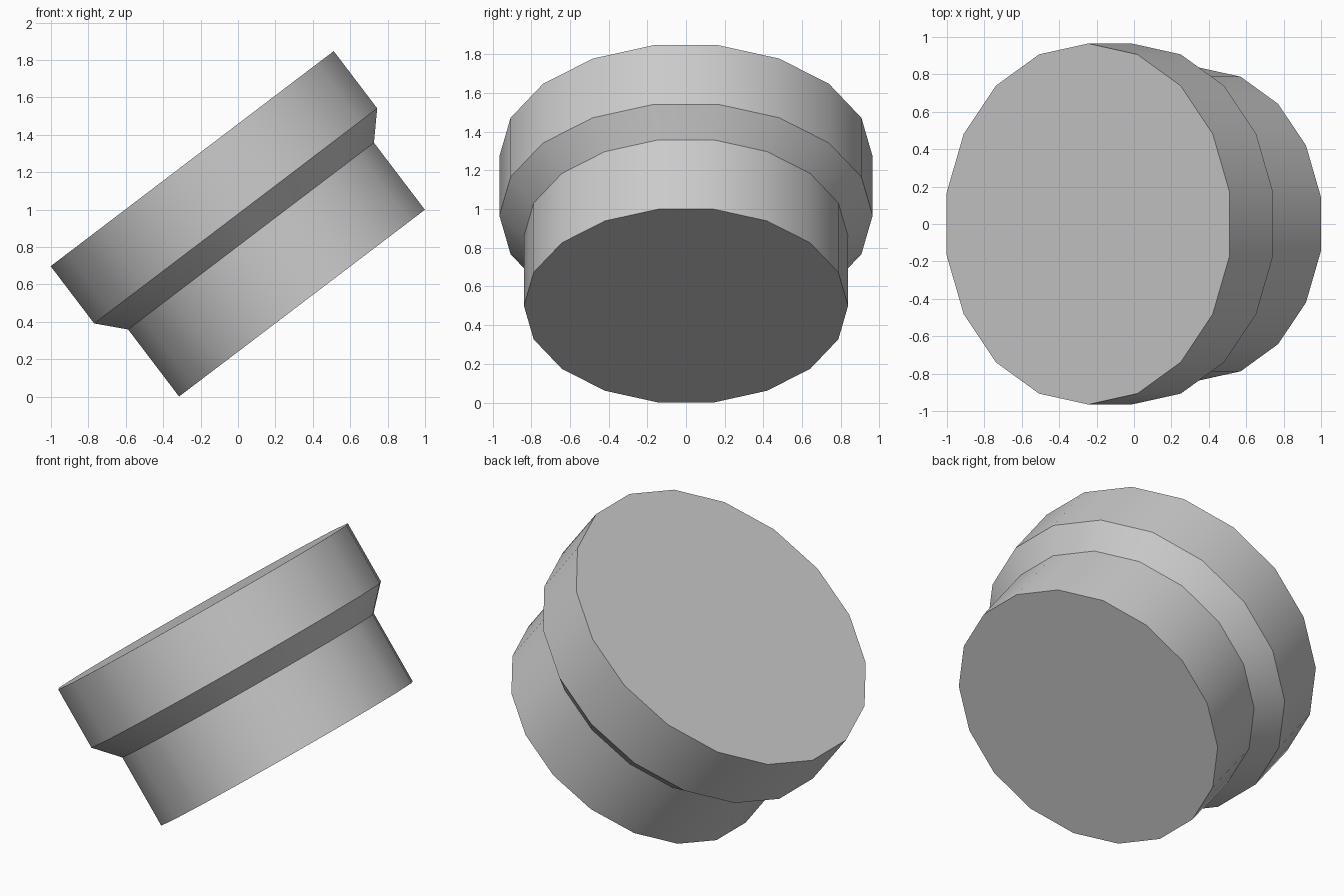
import bpy, bmesh, math
from mathutils import Matrix, Vector

cube = bpy.data.objects.get("Cube")
if cube:
    bpy.data.objects.remove(cube, do_unlink=True)

SIDES = 18
TILT = math.radians(-37.23)
BASE_CENTRE = Vector((0.342, 0, 0.5))

# Radius and height along the axis, from the narrow end to the wide end
PROFILE = [(0.838, 0), (0.838, 0.45), (0.965, 0.586), (0.965, 0.97)]


def make_material(name, colour):
    mat = bpy.data.materials.new(name)
    mat.use_nodes = True
    mat.diffuse_color = colour
    mat.node_tree.nodes["Principled BSDF"].inputs["Base Color"].default_value = colour
    return mat


def lathe(name, profile, mat):
    """Revolve a profile into a closed solid with capped ends."""
    bm = bmesh.new()
    rings = []
    for radius, height in profile:
        angles = [math.tau * (i + 0.5) / SIDES for i in range(SIDES)]
        rings.append([bm.verts.new((radius * math.cos(a), radius * math.sin(a), height))
                      for a in angles])
    for low, high in zip(rings, rings[1:]):
        for i in range(SIDES):
            j = (i + 1) % SIDES
            bm.faces.new((low[i], low[j], high[j], high[i]))
    bm.faces.new(rings[0][::-1])
    bm.faces.new(rings[-1])
    mesh = bpy.data.meshes.new(name)
    bm.to_mesh(mesh)
    bm.free()
    mesh.materials.append(mat)
    obj = bpy.data.objects.new(name, mesh)
    bpy.context.collection.objects.link(obj)
    return obj


# Tilted stepped plug, its wide end facing up and to the left
plug = lathe("stepped_plug", PROFILE, make_material("light grey", (0.6, 0.6, 0.6, 1)))
plug.data.transform(Matrix.Translation(BASE_CENTRE) @ Matrix.Rotation(TILT, 4, "Y"))

# Smooth round walls with crisp rims
bpy.ops.object.select_all(action="DESELECT")
plug.select_set(True)
bpy.context.view_layer.objects.active = plug
bpy.ops.object.shade_smooth_by_angle(angle=math.radians(30))
